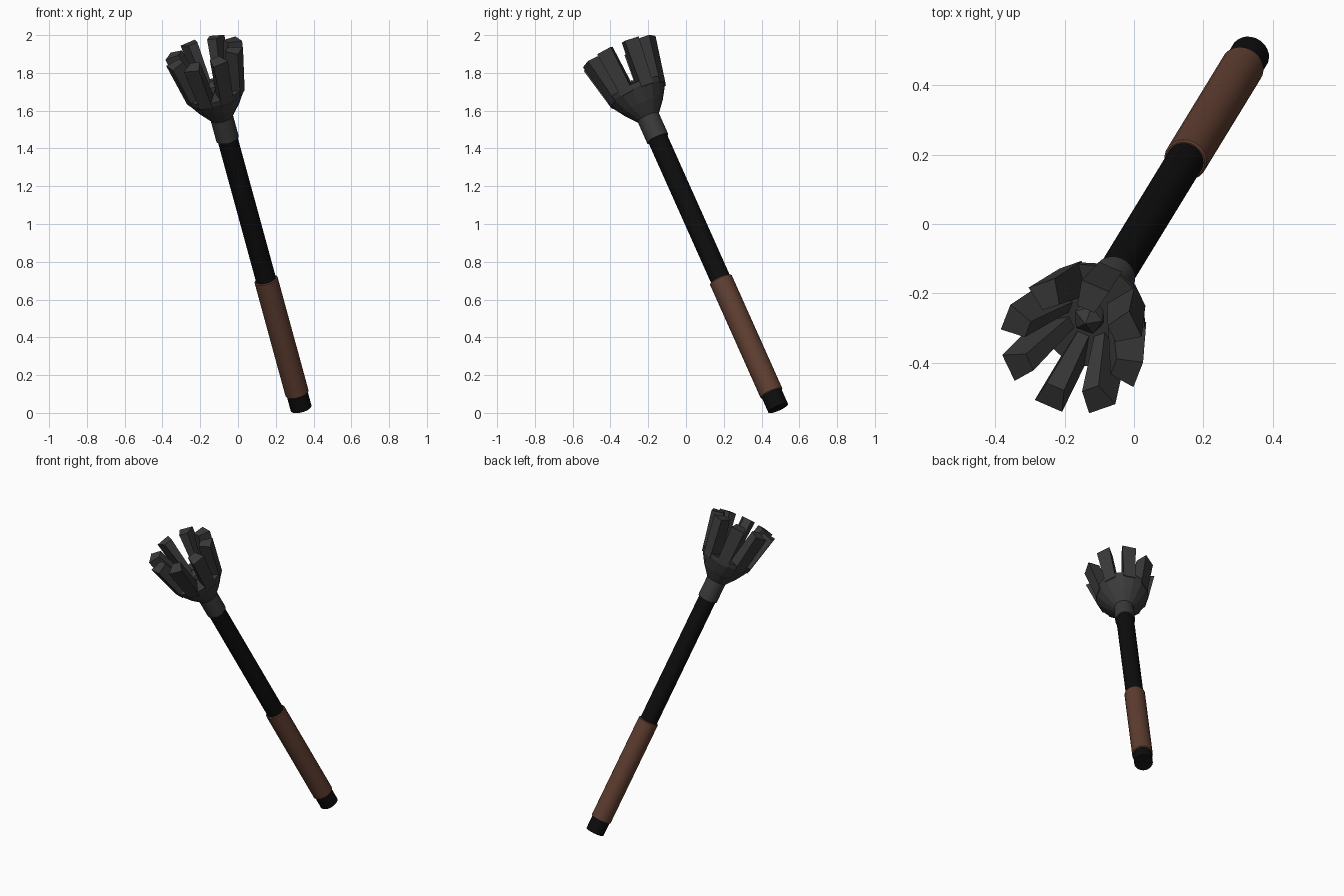
import bpy, bmesh, math
from mathutils import Vector, Matrix

if "Cube" in bpy.data.objects:
    bpy.data.objects.remove(bpy.data.objects["Cube"])

# tilted axis of the whole mace; t runs along it from the butt
AXIS = Vector((-0.242, -0.396, 0.886)).normalized()
ROT = Vector((0, 0, 1)).rotation_difference(AXIS).to_matrix().to_4x4()
FRAME = Matrix.Translation((0.334, 0.488, 0.025)) @ ROT


def material(name, rgb):
    m = bpy.data.materials.new(name)
    m.diffuse_color = (*rgb, 1)
    m.use_nodes = True
    m.node_tree.nodes["Principled BSDF"].inputs["Base Color"].default_value = m.diffuse_color
    return m


BLACK = material("black", (0.004, 0.004, 0.004))
BROWN = material("brown leather", (0.115, 0.048, 0.03))
GREY = material("dark grey", (0.042, 0.042, 0.042))


def finish(name, bm, mat, smooth=False):
    bmesh.ops.recalc_face_normals(bm, faces=bm.faces)
    bm.transform(FRAME)
    me = bpy.data.meshes.new(name)
    bm.to_mesh(me)
    bm.free()
    me.materials.append(mat)
    ob = bpy.data.objects.new(name, me)
    bpy.context.collection.objects.link(ob)
    if smooth:
        bpy.ops.object.select_all(action='DESELECT')
        ob.select_set(True)
        bpy.context.view_layer.objects.active = ob
        bpy.ops.object.shade_smooth_by_angle(angle=math.radians(35))
    return ob


def lathe(name, profile, mat, sides, smooth=True):
    """Closed turned part from (radius, t) points."""
    bm = bmesh.new()
    rings = []
    for r, t in profile:
        rings.append([bm.verts.new((r * math.cos(a), r * math.sin(a), t))
                      for a in (2 * math.pi * (i + 0.5) / sides for i in range(sides))])
    for lo, hi in zip(rings, rings[1:]):
        for i in range(sides):
            j = (i + 1) % sides
            bm.faces.new((lo[i], lo[j], hi[j], hi[i]))
    bm.faces.new(rings[0])
    bm.faces.new(rings[-1])
    return finish(name, bm, mat, smooth)


# turned handle parts
lathe("butt_cap", [(0.057, 0), (0.057, 0.10)], BLACK, 24)
lathe("grip", [(0.058, 0.085), (0.063, 0.09), (0.063, 0.765), (0.058, 0.77)], BROWN, 24)
lathe("shaft", [(0.054, 0.76), (0.054, 1.62)], BLACK, 24)
lathe("collar", [(0.061, 1.61), (0.061, 1.74)], GREY, 24)

# flared bell that carries the flanges
lathe("head_bell", [(0.06, 1.735), (0.112, 1.80), (0.158, 1.875), (0.163, 1.90)],
      GREY, 16, False)

# ring of eight thick flanges; each section is (t, radius, half width) for outer and inner edges
bm = bmesh.new()
for k in range(8):
    turn = Matrix.Rotation(math.radians(22.5 + 45 * k), 4, 'Z')
    loops = []
    for (to, ro, wo), (ti, ri, wi) in (((1.868, 0.155, 0.036), (1.86, 0.05, 0.016)),
                                       ((2.12, 0.209, 0.043), (2.135, 0.135, 0.027))):
        loops.append([bm.verts.new(turn @ Vector(p)) for p in
                      ((ro, -wo, to), (ro, wo, to), (ri, wi, ti), (ri, -wi, ti))])
    lo, hi = loops
    bm.faces.new(lo)
    bm.faces.new(hi)
    for i in range(4):
        j = (i + 1) % 4
        bm.faces.new((lo[i], lo[j], hi[j], hi[i]))
finish("head_flanges", bm, GREY)

# rough core between the flanges
bm = bmesh.new()
bmesh.ops.create_icosphere(bm, subdivisions=1, radius=0.05,
                           matrix=Matrix.Translation((0, 0, 1.91)))
finish("head_core", bm, GREY)
